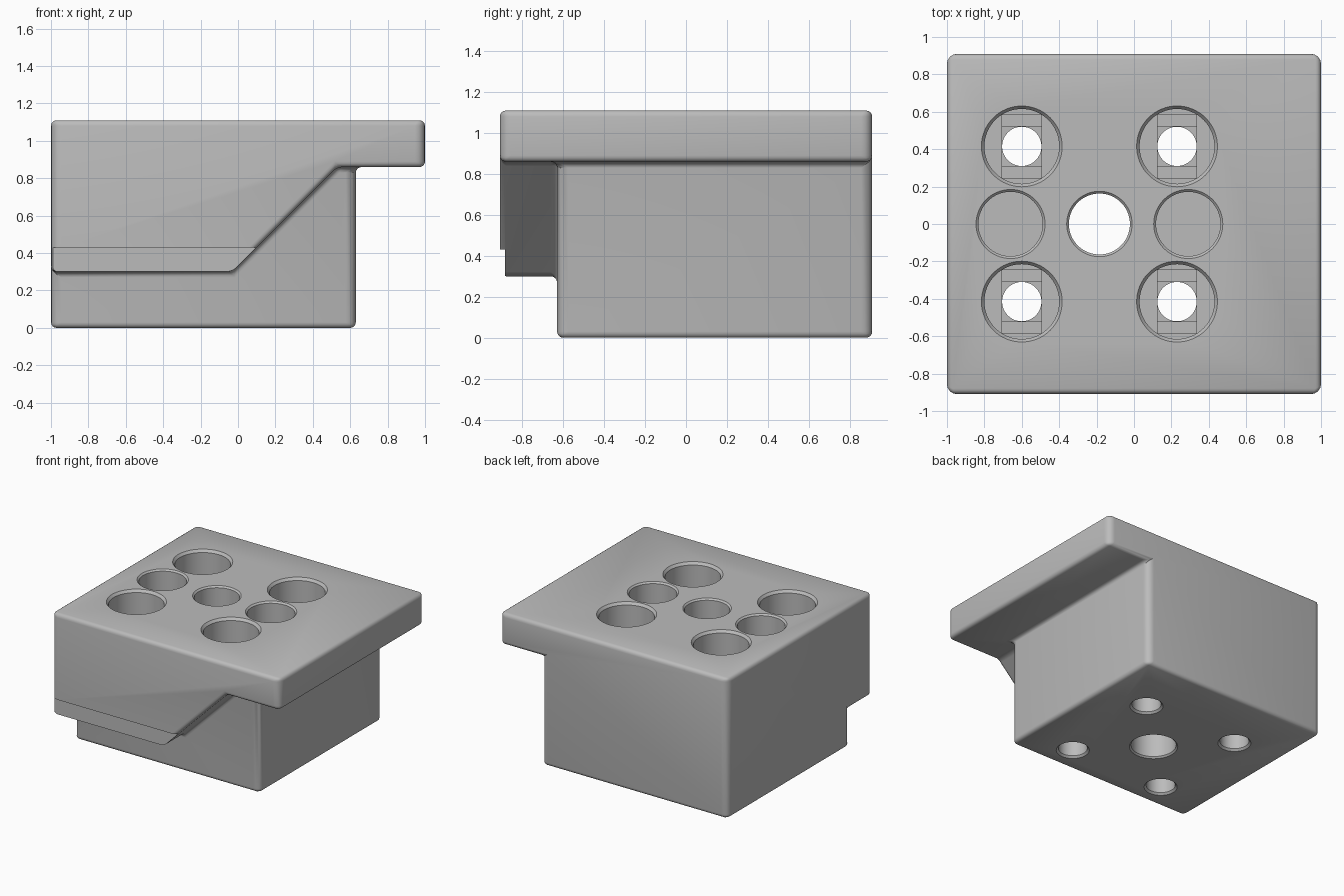
import bpy, bmesh, math
from mathutils import Matrix, Vector

if "Cube" in bpy.data.objects:
    bpy.data.objects.remove(bpy.data.objects["Cube"])

X0, X1, XB = -1.0, 1.0, 0.63        # left side, plate right, body right
Y0, Y1, YB = -0.91, 0.91, -0.63     # plate front, back, body front
ZT, ZP, ZF = 1.11, 0.86, 0.30       # top, plate underside, front lip underside
XL, XS = -0.03, 0.53                # slope of the front lip

grey = bpy.data.materials.new("light_grey")
grey.diffuse_color = (0.5, 0.5, 0.5, 1)
grey.use_nodes = True
grey.node_tree.nodes["Principled BSDF"].inputs["Base Color"].default_value = grey.diffuse_color


def make_object(name, bm):
    bmesh.ops.recalc_face_normals(bm, faces=bm.faces)
    mesh = bpy.data.meshes.new(name)
    bm.to_mesh(mesh)
    bm.free()
    obj = bpy.data.objects.new(name, mesh)
    obj.data.materials.append(grey)
    bpy.context.collection.objects.link(obj)
    return obj


def lathe(bm, x, y, profile, sides=64):
    """Closed turned solid from (radius, height) pairs."""
    rings = [[bm.verts.new((x + r * math.cos(2 * math.pi * i / sides),
                            y + r * math.sin(2 * math.pi * i / sides), z))
              for i in range(sides)] for r, z in profile]
    for a, b in zip(rings, rings[1:]):
        for i in range(sides):
            j = (i + 1) % sides
            bm.faces.new((a[i], a[j], b[j], b[i]))
    bm.faces.new(rings[0][::-1])
    bm.faces.new(rings[-1])


def box(bm, lo, hi):
    lo, hi = Vector(lo), Vector(hi)
    bmesh.ops.create_cube(bm, size=1, matrix=Matrix.Translation((lo + hi) / 2)
                          @ Matrix.Diagonal((*(hi - lo), 1)))


# Block: plate, body and front lip as one solid, face by face
bm = bmesh.new()
cache = {}


def face(*points):
    verts = []
    for p in points:
        if p not in cache:
            cache[p] = bm.verts.new(p)
        verts.append(cache[p])
    bm.faces.new(verts)


front = [(X0, ZF), (XL, ZF), (XS, ZP), (X1, ZP), (X1, ZT), (X0, ZT)]
back = [(X0, 0), (XB, 0), (XB, ZP), (X1, ZP), (X1, ZT), (X0, ZT)]
body = [(X0, 0), (XB, 0), (XB, ZP), (XS, ZP), (XL, ZF), (X0, ZF)]
left = [(Y1, 0), (Y1, ZT), (Y0, ZT), (Y0, ZF), (YB, ZF), (YB, 0)]
under = [(XS, Y0), (X1, Y0), (X1, Y1), (XB, Y1), (XB, YB), (XS, YB)]
for y, profile in ((Y0, front), (Y1, back), (YB, body)):
    face(*[(x, y, z) for x, z in profile])
face(*[(X0, y, z) for y, z in left])
face(*[(x, y, ZP) for x, y in under])
face((X0, Y0, ZT), (X1, Y0, ZT), (X1, Y1, ZT), (X0, Y1, ZT))
face((X1, Y0, ZP), (X1, Y1, ZP), (X1, Y1, ZT), (X1, Y0, ZT))
face((X0, YB, 0), (XB, YB, 0), (XB, Y1, 0), (X0, Y1, 0))
face((XB, YB, 0), (XB, Y1, 0), (XB, Y1, ZP), (XB, YB, ZP))
face((X0, Y0, ZF), (XL, Y0, ZF), (XL, YB, ZF), (X0, YB, ZF))
face((XL, Y0, ZF), (XS, Y0, ZP), (XS, YB, ZP), (XL, YB, ZF))
bmesh.ops.recalc_face_normals(bm, faces=bm.faces)
# Round every edge, upright ones more
weight = bm.edges.layers.float.new("bevel_weight_edge")
for e in bm.edges:
    a, b = (v.co for v in e.verts)
    upright = (a - b).xy.length < 1e-5
    e[weight] = 1.0 if upright else 0.55
block = make_object("mounting_block", bm)
bevel = block.modifiers.new("rounding", 'BEVEL')
bevel.limit_method = 'WEIGHT'
bevel.width = 0.055
bevel.segments = 4

# Shallow step along the foot of the front lip
bm = bmesh.new()
box(bm, (-1.2, -1.2, 0.1), (0.3, -0.885, 0.43))
cutters = [make_object("lip_step_cutter", bm)]

# Screw holes: counterbore, bridging slot, square and through hole
FLOOR = 0.50
bores, slots = bmesh.new(), bmesh.new()
for x in (-0.60, 0.23):
    for y in (-0.415, 0.415):
        lathe(bores, x, y, [(0.125, -0.005), (0.105, 0.015), (0.105, FLOOR),
                            (0.20, FLOOR), (0.20, ZT - 0.02),
                            (0.22, ZT + 0.005)])
        box(slots, (x - 0.105, y - 0.168, FLOOR - 0.02),
            (x + 0.105, y + 0.168, FLOOR + 0.03))
        box(slots, (x - 0.105, y - 0.105, FLOOR - 0.04),
            (x + 0.105, y + 0.105, FLOOR + 0.02))
# Two blind pockets and the centre through hole
for x in (-0.66, 0.29):
    lathe(bores, x, 0, [(0.172, 0.55), (0.172, ZT - 0.012),
                        (0.19, ZT + 0.005)])
lathe(bores, -0.185, 0, [(0.18, -0.005), (0.163, 0.012),
                         (0.163, ZT - 0.012), (0.18, ZT + 0.005)])
cutters += [make_object("bore_cutter", bores), make_object("slot_cutter", slots)]

for cutter in cutters:
    cut = block.modifiers.new(cutter.name, 'BOOLEAN')
    cut.operation = 'DIFFERENCE'
    cut.solver = 'EXACT'
    cut.use_self = cutter.name == "slot_cutter"
    cut.object = cutter
    cutter.hide_render = True

# Bake the cuts, drop the cutters, smooth the rounded edges
depsgraph = bpy.context.evaluated_depsgraph_get()
mesh = bpy.data.meshes.new_from_object(block.evaluated_get(depsgraph))
block.modifiers.clear()
block.data = mesh
for cutter in cutters:
    bpy.data.objects.remove(cutter)
mesh.materials.clear()
mesh.materials.append(grey)
for p in mesh.polygons:
    p.material_index = 0
bpy.ops.object.select_all(action='DESELECT')
block.select_set(True)
bpy.context.view_layer.objects.active = block
bpy.ops.object.shade_smooth_by_angle(angle=math.radians(30))
